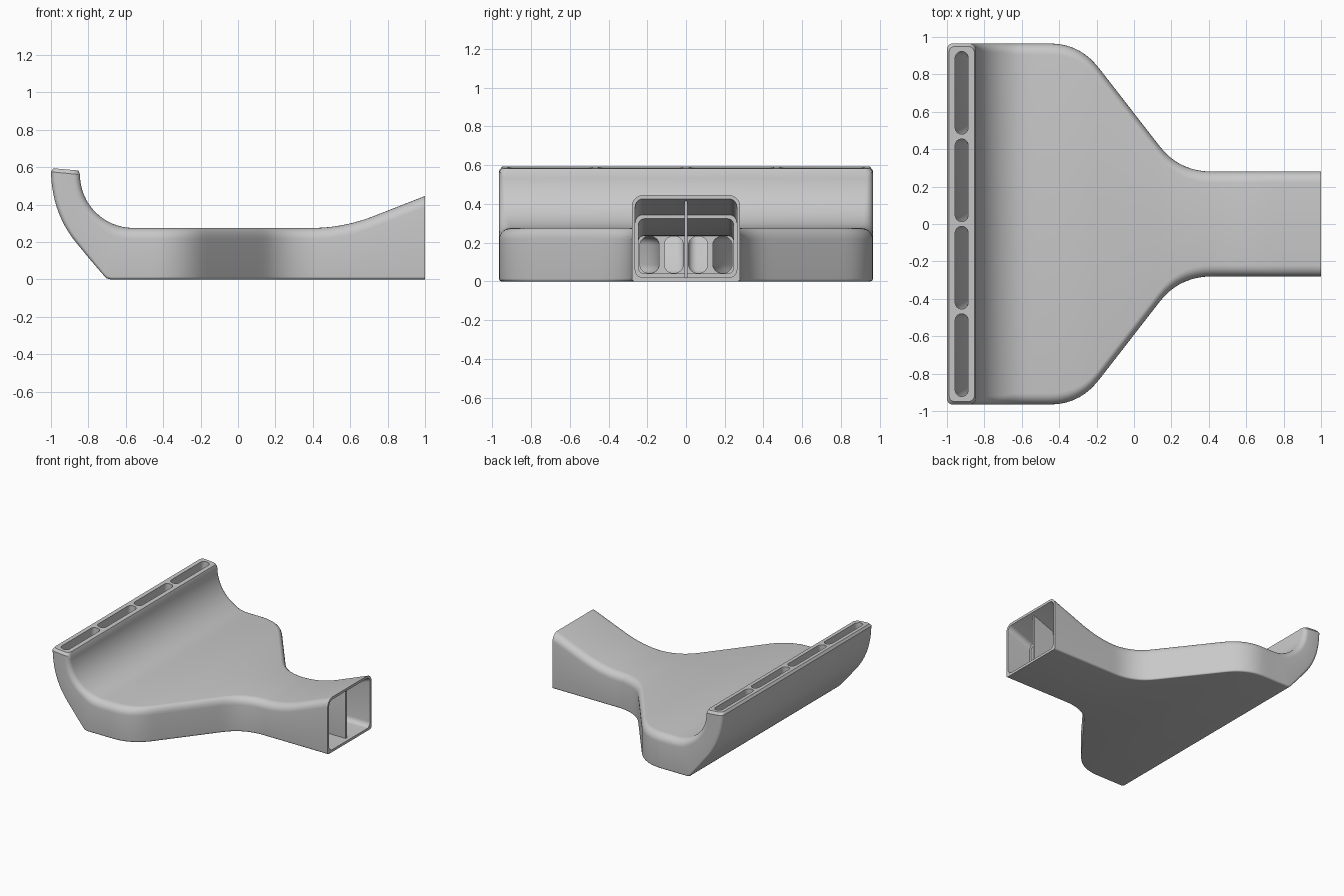
import bpy, bmesh, math
from mathutils import Vector

cube = bpy.data.objects.get("Cube")
if cube:
    bpy.data.objects.remove(cube, do_unlink=True)

grey = bpy.data.materials.new("plain grey")
grey.use_nodes = True
grey.diffuse_color = (0.58, 0.58, 0.58, 1)
grey.node_tree.nodes["Principled BSDF"].inputs["Base Color"].default_value = (0.58, 0.58, 0.58, 1)


def bend(a, c, b, n=14):
    """Curve from a to b, pulled towards corner c."""
    a, c, b = Vector(a), Vector(c), Vector(b)
    return [a * (1 - t) ** 2 + c * 2 * t * (1 - t) + b * t * t
            for t in (i / n for i in range(n + 1))]


def height_at(curve, x):
    """Read a curve, sorted by falling x, at x."""
    for p, q in zip(curve, curve[1:]):
        if p.x >= x >= q.x and p.x > q.x:
            return p.y + (q.y - p.y) * (p.x - x) / (p.x - q.x)
    return curve[-1].y


# Half width and roof height along the duct
plan = ([Vector((1.2, 0.28))] + bend((0.42, 0.28), (0.243, 0.28), (0.14, 0.412))
        + bend((-0.19, 0.837), (-0.29, 0.965), (-0.45, 0.965)))
roof = [Vector((1.2, 0.524))] + bend((0.73, 0.34), (0.565, 0.275), (0.4, 0.275))

# A station is floor point, roof point, half width
straight = []
for i in range(52):
    x = 1 - 0.03 * i
    straight.append((Vector((x, 0, 0)), Vector((x, 0, height_at(roof, x))), height_at(plan, x)))

# Upturned end: outer and inner curves paired point by point
heel = [Vector(p) for p in ((-0.6, 0), (-0.68, 0), (-0.7, 0.004), (-0.715, 0.018), (-0.79, 0.105))]
heel += bend((-0.86, 0.19), (-0.995, 0.35), (-1, 0.575), 11)
upturn = []
for i, p in enumerate(heel):
    a = math.pi / 2 * i / (len(heel) - 1)
    upturn.append((Vector((p.x, 0, p.y)),
                   Vector((-0.56 - 0.285 * math.sin(a), 0, 0.56 - 0.285 * math.cos(a))), 0.965))
stations = straight + upturn


def section(floor, top, y0, y1, inset_low, inset_high, r_low, r_high):
    """Rounded rectangle standing on the line from floor to top."""
    u = (top - floor).normalized()
    s0, s1 = inset_low, (top - floor).length - inset_high
    cap = 0.49 * min(y1 - y0, s1 - s0)
    rl, rh = min(r_low, cap), min(r_high, cap)
    corners = ((y1 - rl, s0 + rl, rl, -90), (y1 - rh, s1 - rh, rh, 0),
               (y0 + rh, s1 - rh, rh, 90), (y0 + rl, s0 + rl, rl, 180))
    ring = []
    for cy, cs, r, start in corners:
        for k in range(7):
            a = math.radians(start + 15 * k)
            ring.append(floor + u * (cs + r * math.sin(a)) + Vector((0, cy + r * math.cos(a), 0)))
    return ring


def loft(name, rings):
    """Closed skin through equal rings."""
    bm = bmesh.new()
    rows = [[bm.verts.new(p) for p in ring] for ring in rings]
    n = len(rows[0])
    for a, b in zip(rows, rows[1:]):
        for i in range(n):
            j = (i + 1) % n
            bm.faces.new((a[i], a[j], b[j], b[i]))
    bm.faces.new(rows[0])
    bm.faces.new(rows[-1])
    bmesh.ops.recalc_face_normals(bm, faces=bm.faces)
    mesh = bpy.data.meshes.new(name)
    bm.to_mesh(mesh)
    bm.free()
    mesh.materials.append(grey)
    obj = bpy.data.objects.new(name, mesh)
    bpy.context.collection.objects.link(obj)
    return obj


def activate(obj):
    bpy.ops.object.select_all(action='DESELECT')
    obj.select_set(True)
    bpy.context.view_layer.objects.active = obj


def carve(body, cutter):
    cutter.hide_render = True
    activate(body)
    mod = body.modifiers.new("hollow", 'BOOLEAN')
    mod.operation = 'DIFFERENCE'
    mod.solver = 'EXACT'
    mod.object = cutter
    bpy.ops.object.modifier_apply(modifier=mod.name)
    bpy.data.objects.remove(cutter, do_unlink=True)


# Outer shell with a small chamfer round the outlet lip
lip = (Vector((-0.988, 0, 0.594)), Vector((-0.853, 0, 0.582)), 0.95)
shell = []
for f, t, w in stations + [lip]:
    k = min(1, max(0, f.z / 0.5))
    shell.append(section(f, t, -w, w, 0, 0, 0.015 + 0.015 * k, 0.06 - 0.025 * k))
body = loft("duct_shell", shell)

# Inlet socket, then the narrower neck behind its step
mouth = (Vector((1.05, 0, 0)), Vector((1.05, 0, height_at(roof, 1.05))), 0.28)
socket = [mouth] + [s for s in straight if s[0].x > 0.765]
carve(body, loft("socket_cutter",
                 [section(f, t, -0.262, 0.262, 0.02, 0.02, 0.04, 0.04) for f, t, w in socket]))
neck = [s for s in straight if 0.39 < s[0].x < 0.81]
carve(body, loft("neck_cutter",
                 [section(f, t, -0.245, 0.245, 0.04, 0.04, 0.03, 0.03) for f, t, w in neck]))

# Four channels fan out from the neck to the outlet slots
beyond = (Vector((-0.995, 0, 0.68)), Vector((-0.838, 0, 0.665)), 0.965)
run = [s for s in stations if s[0].x < 0.44] + [beyond]
for k in range(-2, 2):
    rings = []
    for f, t, w in run:
        half = (w - 0.03) / 2
        rings.append(section(f, t, k * half + 0.013, (k + 1) * half - 0.013,
                             0.043, 0.043, 0.045, 0.045))
    carve(body, loft("channel_cutter", rings))

# Upright divider plate in the inlet
plate = [s for s in straight if 0.36 < s[0].x < 0.99]
divider = loft("inlet_divider",
               [section(f, t, -0.008, 0.008, 0.01, 0.012, 0.001, 0.001) for f, t, w in plate])

for obj in (body, divider):
    activate(obj)
    bpy.ops.object.shade_smooth_by_angle(angle=math.radians(30))
